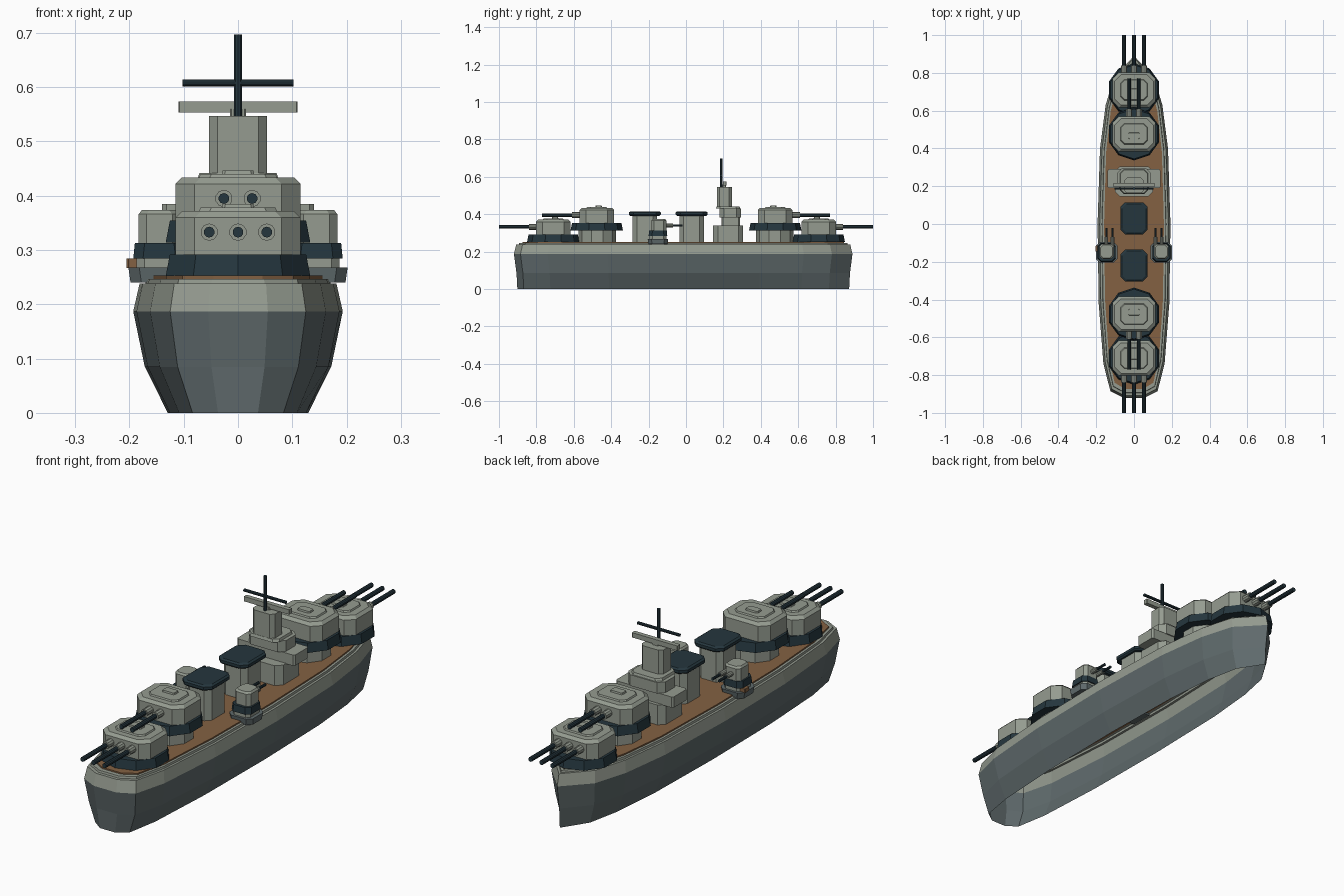
import bpy, bmesh
from mathutils import Matrix, Vector

cube = bpy.data.objects.get("Cube")
if cube:
    bpy.data.objects.remove(cube, do_unlink=True)


def material(name, rgb):
    m = bpy.data.materials.new(name)
    m.use_nodes = True
    m.diffuse_color = (*rgb, 1)
    m.node_tree.nodes["Principled BSDF"].inputs["Base Color"].default_value = (*rgb, 1)
    return m


GREY = material("light grey", (0.30, 0.33, 0.28))
SLATE = material("slate grey", (0.115, 0.145, 0.15))
NAVY = material("dark navy", (0.018, 0.037, 0.048))
WOOD = material("deck wood", (0.23, 0.12, 0.055))


def finish(name, bm, *mats):
    mesh = bpy.data.meshes.new(name)
    bm.to_mesh(mesh)
    bm.free()
    for m in mats:
        mesh.materials.append(m)
    ob = bpy.data.objects.new(name, mesh)
    bpy.context.scene.collection.objects.link(ob)
    return ob


def loft(bm, rings, bottom=True, top=True):
    """Bridge a stack of equal rings; returns faces band by band."""
    vs = [[bm.verts.new(p) for p in r] for r in rings]
    n = len(vs[0])
    bands = []
    for a, b in zip(vs, vs[1:]):
        bands.append([bm.faces.new((a[i], a[(i + 1) % n], b[(i + 1) % n], b[i]))
                      for i in range(n)])
    if bottom:
        bm.faces.new(vs[0][::-1])
    if top:
        bands.append([bm.faces.new(vs[-1])])
    return bands


def block(name, x, y, hx, hy, cut, levels, mat):
    """Box with cut corners; levels are (z, inset)."""
    rings = []
    for z, inset in levels:
        a, b, c = hx - inset, hy - inset, cut
        pts = [(a, c - b), (a, b - c), (a - c, b), (c - a, b),
               (-a, b - c), (-a, c - b), (c - a, -b), (a - c, -b)]
        rings.append([(x + px, y + py, z) for px, py in pts])
    bm = bmesh.new()
    loft(bm, rings)
    return finish(name, bm, mat)


def drum(name, x, y, z0, z1, r0, r1, sides, mat):
    bm = bmesh.new()
    bmesh.ops.create_cone(bm, cap_ends=True, segments=sides, radius1=r0, radius2=r1,
                          depth=z1 - z0,
                          matrix=Matrix.Translation((x, y, (z0 + z1) / 2)))
    return finish(name, bm, mat)


def rod(name, a, b, r, mat, sides=10):
    a, b = Vector(a), Vector(b)
    d = b - a
    mtx = Matrix.Translation((a + b) / 2) @ d.to_track_quat('Z', 'Y').to_matrix().to_4x4()
    bm = bmesh.new()
    bmesh.ops.create_cone(bm, cap_ends=True, segments=sides, radius1=r, radius2=r,
                          depth=d.length, matrix=mtx)
    return finish(name, bm, mat)


# Hull: half outline from stern to bow, mirrored, then stacked in levels
half = [(0.055, -0.92), (0.125, -0.885), (0.162, -0.74), (0.187, -0.42), (0.193, 0),
        (0.18, 0.4), (0.15, 0.63), (0.105, 0.78)]
outline = half + [(0, 0.89)] + [(-x, y) for x, y in reversed(half)]


def ring(sx, sy, z):
    return [(x * sx, y * sy, z) for x, y in outline]


bm = bmesh.new()
bands = loft(bm, [ring(0.67, 0.98, 0), ring(0.89, 0.985, 0.085), ring(1, 1, 0.187),
                  ring(0.94, 0.987, 0.238), ring(0.885, 0.972, 0.238),
                  ring(0.875, 0.97, 0.247)], bottom=False)
for band in bands[2:]:
    for f in band:
        f.material_index = 1
finish("hull", bm, SLATE, GREY)

# Wooden deck
bm = bmesh.new()
loft(bm, [ring(0.82, 0.95, 0.246), ring(0.82, 0.95, 0.253)])
finish("deck", bm, WOOD)


# Main turrets, two at each end
def turret(label, y, d, base, guns, sleeve_end, tip):
    drum(label + "_ring", 0, y, base, base + 0.04, 0.14, 0.132, 10, NAVY)
    block(label + "_house", 0, y, 0.115, 0.093, 0.035,
          [(base + 0.04, 0), (base + 0.108, 0), (base + 0.12, 0.012)], GREY)
    block(label + "_roof_plate", 0, y, 0.072, 0.055, 0.02,
          [(base + 0.12, 0), (base + 0.126, 0.003)], GREY)
    block(label + "_hatch", 0, y - d * 0.01, 0.03, 0.018, 0.005,
          [(base + 0.125, 0), (base + 0.133, 0.002)], GREY)
    gz = base + 0.081
    for i, x in enumerate(guns):
        rod(f"{label}_sleeve_{i}", (x, y + d * 0.08, gz), (x, d * sleeve_end, gz), 0.016, GREY)
        rod(f"{label}_barrel_{i}", (x, d * sleeve_end - d * 0.01, gz), (x, d * tip, gz),
            0.01, NAVY)


for end, d in (("bow", 1), ("stern", -1)):
    turret(end + "_low_turret", d * 0.71, d, 0.252, (-0.053, 0, 0.053), 0.84, 1.0)
    drum(end + "_barbette", 0, d * 0.475, 0.25, 0.316, 0.1, 0.1, 10, GREY)
    turret(end + "_high_turret", d * 0.477, d, 0.314, (-0.026, 0.026), 0.61, 0.77)

# Funnels with dark caps
for label, y in (("fore", 0.03), ("aft", -0.22)):
    block(label + "_funnel", 0, y, 0.058, 0.065, 0.022, [(0.25, 0), (0.395, 0)], GREY)
    block(label + "_funnel_cap", 0, y, 0.072, 0.085, 0.025,
          [(0.392, 0.006), (0.398, 0), (0.41, 0), (0.416, 0.008)], NAVY)

# Bridge tower
block("bridge_base", 0, 0.225, 0.1, 0.08, 0.025, [(0.25, 0), (0.34, 0)], GREY)
block("bridge_wings", 0, 0.24, 0.14, 0.05, 0.008, [(0.338, 0), (0.385, 0)], GREY)
block("bridge_upper", 0, 0.237, 0.09, 0.058, 0.025, [(0.384, 0), (0.432, 0)], GREY)
block("bridge_step", 0, 0.225, 0.075, 0.065, 0.02, [(0.43, 0), (0.442, 0.004)], GREY)
block("bridge_column", 0, 0.205, 0.053, 0.04, 0.015, [(0.44, 0), (0.547, 0)], GREY)
block("rangefinder_post", 0, 0.205, 0.015, 0.01, 0.003, [(0.545, 0), (0.56, 0)], GREY)
block("rangefinder_bar", 0, 0.207, 0.11, 0.01, 0.002, [(0.553, 0), (0.574, 0)], GREY)
rod("mast", (0, 0.188, 0.545), (0, 0.188, 0.697), 0.0075, NAVY)
rod("mast_crossbar", (-0.102, 0.188, 0.608), (0.102, 0.188, 0.608), 0.0065, NAVY)

# Side gun mounts on sponsons
for side, s in (("left", 1), ("right", -1)):
    x, y = s * 0.145, -0.15
    block(side + "_sponson", x, y, 0.057, 0.055, 0.02, [(0.24, 0.004), (0.268, 0)], SLATE)
    block(side + "_mount_base", x, y, 0.042, 0.045, 0.015, [(0.267, 0), (0.285, 0)], GREY)
    block(side + "_mount_ring", x, y, 0.048, 0.05, 0.018, [(0.284, 0), (0.313, 0.003)], NAVY)
    block(side + "_mount_house", x, y + 0.005, 0.038, 0.04, 0.014,
          [(0.312, 0), (0.366, 0), (0.374, 0.006)], GREY)
    for i, off in enumerate((-0.016, 0.016)):
        gx = x - s * 0.015 + off
        rod(f"{side}_mount_sleeve_{i}", (gx, y + 0.03, 0.34), (gx, y + 0.08, 0.34), 0.01, GREY)
        rod(f"{side}_mount_barrel_{i}", (gx, y + 0.07, 0.34), (gx, y + 0.13, 0.34), 0.006, NAVY)

# Small locker on the right sponson
block("locker", -0.192, -0.13, 0.013, 0.015, 0.003, [(0.267, 0), (0.284, 0)], WOOD)
